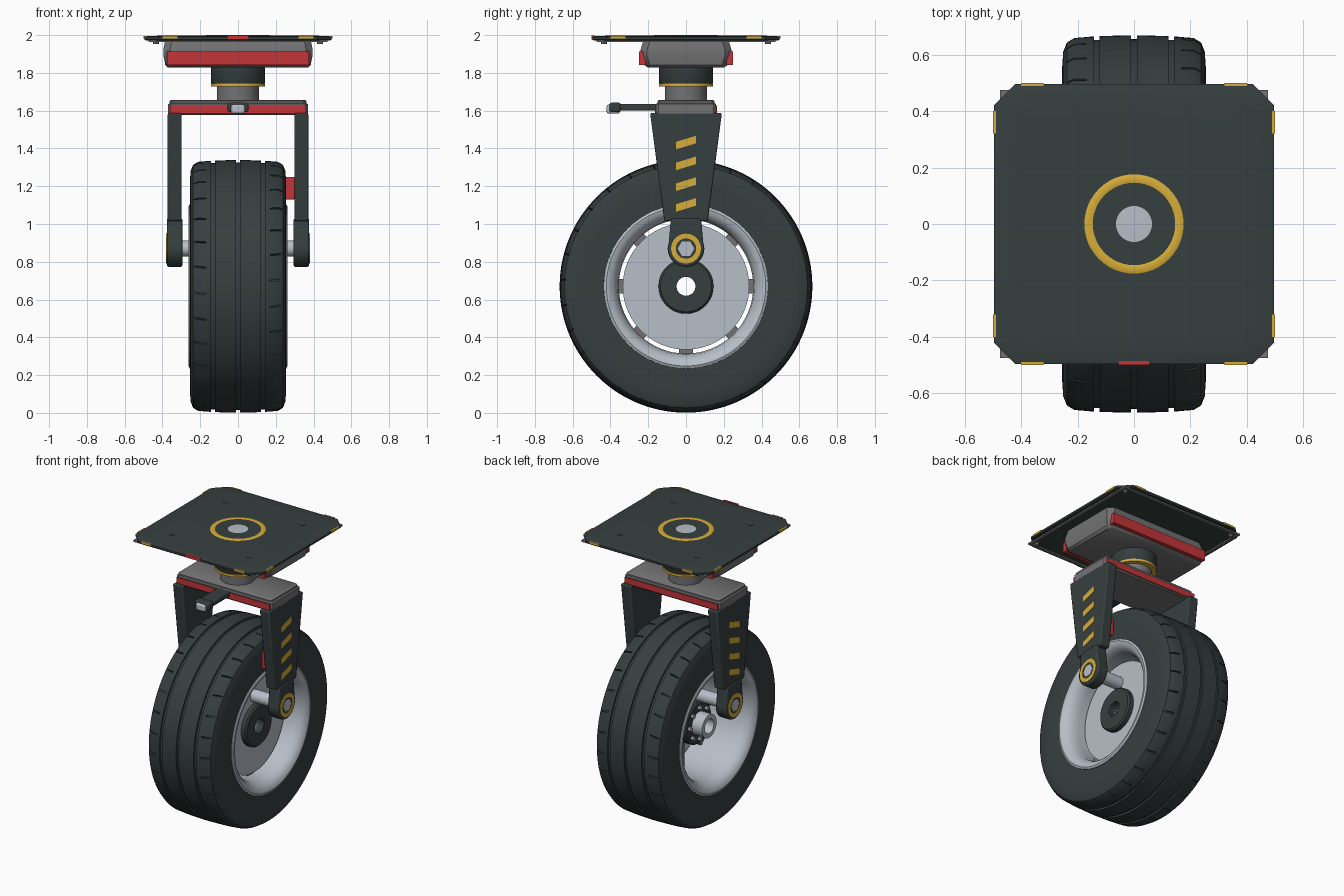
import bpy, bmesh, math
from mathutils import Matrix, Vector

if "Cube" in bpy.data.objects:
    bpy.data.objects.remove(bpy.data.objects["Cube"])

HUB_Z = 0.67      # wheel centre height
AXLE_Z = 0.87     # fork axle height


def material(name, rgb):
    m = bpy.data.materials.new(name)
    m.diffuse_color = (*rgb, 1)
    m.use_nodes = True
    m.node_tree.nodes["Principled BSDF"].inputs["Base Color"].default_value = m.diffuse_color
    return m


DARK = material("dark_rubber", (0.037, 0.050, 0.049))
SILVER = material("silver_metal", (0.47, 0.52, 0.57))
GREY = material("grey_metal", (0.17, 0.17, 0.175))
YELLOW = material("yellow_paint", (0.68, 0.42, 0.04))
RED = material("red_paint", (0.55, 0.035, 0.04))


def finish(name, bm, mat, bevel=0.0):
    bmesh.ops.remove_doubles(bm, verts=bm.verts, dist=1e-6)
    bmesh.ops.recalc_face_normals(bm, faces=bm.faces)
    me = bpy.data.meshes.new(name)
    bm.to_mesh(me)
    bm.free()
    me.materials.append(mat)
    ob = bpy.data.objects.new(name, me)
    bpy.context.collection.objects.link(ob)
    if bevel:
        b = ob.modifiers.new("bevel", 'BEVEL')
        b.width, b.segments, b.limit_method = bevel, 2, 'ANGLE'
    smooth(ob)
    return ob


def smooth(ob):
    bpy.ops.object.select_all(action='DESELECT')
    ob.select_set(True)
    bpy.context.view_layer.objects.active = ob
    bpy.ops.object.shade_smooth_by_angle(angle=math.radians(35))


def lathe(name, profile, mat, axis='Z', loc=(0, 0, 0), n=48):
    """Spin a closed (along, radius) profile about an axis through loc."""
    bm = bmesh.new()
    rings = []
    for k in range(n):
        t = 2 * math.pi * k / n
        c, s = math.cos(t), math.sin(t)
        rings.append([bm.verts.new(Vector(loc) + Vector(
            (a, r * c, r * s) if axis == 'X' else (r * c, r * s, a))) for a, r in profile])
    m = len(profile)
    for k in range(n):
        p, q = rings[k], rings[(k + 1) % n]
        for i in range(m):
            j = (i + 1) % m
            if profile[i][1] > 0 or profile[j][1] > 0:
                bm.faces.new((p[i], p[j], q[j], q[i]))
    return finish(name, bm, mat)


def cylinder(name, a0, a1, r, mat, axis='Z', loc=(0, 0, 0), n=48):
    return lathe(name, [(a0, 0), (a0, r), (a1, r), (a1, 0)], mat, axis, loc, n)


def tube(name, a0, a1, r0, r1, mat, axis='Z', loc=(0, 0, 0), n=48):
    return lathe(name, [(a0, r0), (a0, r1), (a1, r1), (a1, r0)], mat, axis, loc, n)


def stack(bm, loops):
    """Bridge equal-length vertex loops and cap both ends."""
    rows = [[bm.verts.new(p) for p in lp] for lp in loops]
    for a, b in zip(rows, rows[1:]):
        for i in range(len(a)):
            j = (i + 1) % len(a)
            bm.faces.new((a[i], a[j], b[j], b[i]))
    bm.faces.new(rows[0])
    bm.faces.new(rows[-1])


def loft(name, layers, mat):
    """Stack chamfered rectangles given as (half_x, half_y, chamfer, z)."""
    bm = bmesh.new()
    stack(bm, [[(x, y - c, z), (x - c, y, z), (c - x, y, z), (-x, y - c, z),
                (-x, c - y, z), (c - x, -y, z), (x - c, -y, z), (x, c - y, z)]
               for x, y, c, z in layers])
    return finish(name, bm, mat)


def prism(name, pts, x0, x1, mat, bevel=0.0):
    """Extrude a (y, z) outline along x."""
    bm = bmesh.new()
    stack(bm, [[(x, y, z) for y, z in pts] for x in (x0, x1)])
    return finish(name, bm, mat, bevel)


def box(name, x, y, z, mat, bevel=0.0):
    return prism(name, [(y[0], z[0]), (y[1], z[0]), (y[1], z[1]), (y[0], z[1])],
                 x[0], x[1], mat, bevel)


# --- Wheel ---
hub = (0, 0, HUB_Z)
half = [(0.010, 0.655), (0.010, 0.669), (0.122, 0.666), (0.122, 0.653), (0.142, 0.653),
        (0.142, 0.665), (0.212, 0.659), (0.238, 0.643), (0.251, 0.610), (0.255, 0.550),
        (0.252, 0.430), (0.200, 0.422)]
tyre = lathe("tyre", [(-x, r) for x, r in reversed(half)] + half, DARK, 'X', hub, 120)

# shoulder sipes cut across the tread edges
bm = bmesh.new()
for side in (-1, 1):
    for k in range(30):
        slot = bmesh.ops.create_cube(bm, size=1)["verts"]
        turn = Matrix.Rotation(math.radians(12 * k + 3 * side), 4, 'X')
        place = Matrix.Translation((side * 0.218, 0, 0.665)) @ Matrix.Rotation(side * 0.12, 4, 'Z')
        bmesh.ops.transform(bm, verts=slot, matrix=Matrix.Translation(hub) @ turn @ place
                            @ Matrix.Diagonal((0.10, 0.008, 0.05, 1)))
cutter = finish("sipe_cutter", bm, DARK)
cutter.hide_render = True
cut = tyre.modifiers.new("sipes", 'BOOLEAN')
cut.operation, cut.solver, cut.object = 'DIFFERENCE', 'EXACT', cutter
bpy.context.view_layer.objects.active = tyre
bpy.ops.object.modifier_apply(modifier=cut.name)
bpy.data.objects.remove(cutter)
smooth(tyre)

# rim barrel with rolled lips, offset disc and ribs behind it
half = [(0.240, 0.436), (0.256, 0.434), (0.262, 0.422), (0.256, 0.400), (0.235, 0.378),
        (0.205, 0.362), (0.160, 0.356)]
lathe("rim", half + [(-x, r) for x, r in reversed(half)], SILVER, 'X', hub, 64)
tube("wheel_disc", 0.10, 0.125, 0.05, 0.335, SILVER, 'X', hub, 64)
bm = bmesh.new()
for k in range(8):
    rib = bmesh.ops.create_cube(bm, size=1)["verts"]
    bmesh.ops.transform(bm, verts=rib, matrix=Matrix.Translation(hub)
                        @ Matrix.Rotation(k * math.pi / 4, 4, 'X')
                        @ Matrix.Translation((0.07, 0, 0.25))
                        @ Matrix.Diagonal((0.062, 0.075, 0.225, 1)))
finish("wheel_ribs", bm, GREY)

# hub with bearing and bolts on the open side
lathe("hub", [(-0.10, 0.05), (-0.10, 0.135), (-0.09, 0.145), (0.155, 0.145),
              (0.165, 0.135), (0.165, 0.05)], DARK, 'X', hub)
tube("hub_bearing", -0.18, -0.09, 0.05, 0.08, SILVER, 'X', hub, 32)
for k in range(8):
    t = k * math.pi / 4
    cylinder("hub_bolt", -0.117, -0.09, 0.015, SILVER, 'X',
             (0, 0.108 * math.cos(t), HUB_Z + 0.108 * math.sin(t)), 6)

# --- Fork ---
axle = (0, 0, AXLE_Z)
cylinder("axle", -0.345, 0.345, 0.043, SILVER, 'X', axle, 32)
arc = [(0.097 * math.cos(t), AXLE_Z + 0.097 * math.sin(t))
       for t in (math.radians(20 - 220 * i / 22) for i in range(23))]
for s in (-1, 1):
    prism("fork_leg", [(-0.19, 1.588), (0.19, 1.588), (0.115, 1.015), (-0.115, 1.015)],
          s * 0.298, s * 0.372, DARK, 0.008)
    prism("fork_foot", [(-0.08, 1.03), (0.08, 1.03)] + arc, s * 0.294, s * 0.377, DARK, 0.01)
    tube("axle_ring", s * 0.37, s * 0.381, 0.054, 0.079, YELLOW, 'X', axle, 32)
    cylinder("axle_nut", s * 0.37, s * 0.38, 0.044, SILVER, 'X', axle, 6)
    for z in (1.085, 1.195, 1.305, 1.415):     # slanted warning stripes
        prism("leg_stripe", [(-0.053, z - 0.02), (0.053, z + 0.012), (0.053, z + 0.052),
                             (-0.053, z + 0.02)], s * 0.371, s * 0.3745, YELLOW)
box("brake_pad", (0.25, 0.30), (-0.1, 0.1), (1.13, 1.25), RED, 0.006)

# fork crown with red bands front and back
loft("fork_crown", [(0.362, 0.152, 0.012, 1.576), (0.370, 0.160, 0.015, 1.584),
                    (0.370, 0.160, 0.015, 1.634), (0.362, 0.152, 0.015, 1.640),
                    (0.362, 0.152, 0.015, 1.650), (0.354, 0.144, 0.015, 1.657)], GREY)
for s in (-1, 1):
    box("crown_band", (-0.36, 0.36), sorted((s * 0.158, s * 0.165)), (1.588, 1.628), RED)

# brake lever
box("brake_lever", (-0.05, 0.05), (-0.36, -0.15), (1.600, 1.636), DARK, 0.008)
box("lever_end", (-0.055, 0.055), (-0.405, -0.345), (1.592, 1.642), DARK, 0.01)
box("lever_tip", (-0.036, 0.036), (-0.42, -0.35), (1.584, 1.632), SILVER, 0.01)

# --- Swivel ---
cylinder("swivel_neck", 1.65, 1.75, 0.112, GREY)
tube("swivel_ring", 1.728, 1.744, 0.11, 0.144, YELLOW)
lathe("swivel_collar", [(1.742, 0), (1.742, 0.138), (1.75, 0.143), (1.835, 0.143),
                        (1.835, 0)], DARK)
loft("swivel_housing", [(0.370, 0.200, 0.02, 1.828), (0.385, 0.222, 0.03, 1.842),
                        (0.395, 0.243, 0.035, 1.895), (0.395, 0.240, 0.035, 1.925),
                        (0.385, 0.225, 0.035, 1.974)], GREY)
for s in (-1, 1):
    box("housing_panel", (-0.375, 0.375), sorted((s * 0.215, s * 0.250)), (1.843, 1.914), RED)

# --- Mounting plate ---
loft("top_plate", [(0.490, 0.490, 0.07, 1.972), (0.496, 0.496, 0.075, 1.977),
                   (0.496, 0.496, 0.075, 1.990), (0.485, 0.485, 0.075, 1.994),
                   (0.420, 0.420, 0.06, 1.997)], DARK)
for s in (-1, 1):
    out = sorted((s * 0.455, s * 0.475))
    box("plate_rail", (-0.475, 0.475), out, (1.963, 1.975), GREY)
    box("plate_rail", out, (-0.455, 0.455), (1.963, 1.975), GREY)
    edge = sorted((s * 0.490, s * 0.4995))
    for t in (-1, 1):
        span = sorted((t * 0.32, t * 0.40))
        box("edge_mark", span, edge, (1.981, 1.994), YELLOW)
        box("edge_mark", edge, span, (1.981, 1.994), YELLOW)
        cylinder("plate_bolt", 1.99, 1.999, 0.025, DARK, 'Z', (s * 0.295, t * 0.295, 0), 6)
        cylinder("under_bolt", 1.952, 1.975, 0.016, GREY, 'Z', (s * 0.435, t * 0.435, 0), 8)
box("front_mark", (-0.055, 0.055), (-0.4995, -0.485), (1.976, 1.997), RED)

# centre pivot: yellow ring, dark disc and silver cap
lathe("pivot_ring", [(1.985, 0.145), (1.998, 0.145), (2.0, 0.152), (2.0, 0.168),
                     (1.997, 0.176), (1.985, 0.176)], YELLOW)
cylinder("pivot_disc", 1.985, 1.9985, 0.146, DARK)
lathe("pivot_cap", [(1.985, 0), (1.985, 0.065), (1.9987, 0.064), (1.9995, 0.045),
                    (2.0, 0)], SILVER, n=32)
